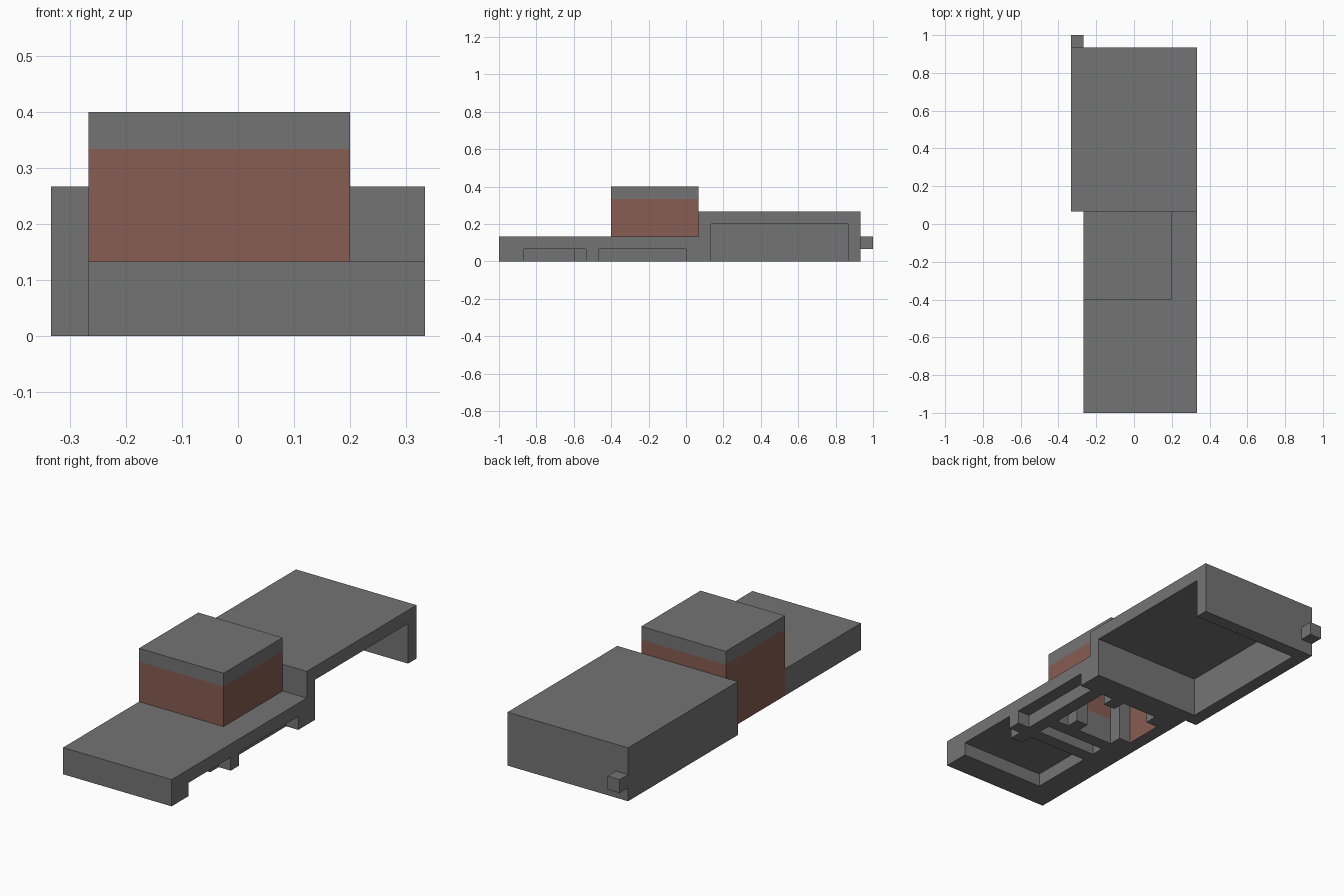
import bpy, bmesh
from mathutils import Vector

U = 1 / 15  # one building block

cube = bpy.data.objects.get("Cube")
if cube:
    bpy.data.objects.remove(cube, do_unlink=True)


def material(name, rgb):
    m = bpy.data.materials.new(name)
    m.use_nodes = True
    m.diffuse_color = (*rgb, 1)
    m.node_tree.nodes["Principled BSDF"].inputs["Base Color"].default_value = (*rgb, 1)
    return m


GREY = material("dark_grey", (0.175, 0.175, 0.175))
RED = material("rust_red", (0.245, 0.107, 0.084))


def box(name, x, y, z, mats=(GREY,), split_y=None):
    """Box from block ranges, with an optional loop cut across y."""
    bm = bmesh.new()
    bmesh.ops.create_cube(bm, size=1)
    for v in bm.verts:
        v.co = Vector([U * (a + (b - a) * (c + 0.5)) for (a, b), c in zip((x, y, z), v.co)])
    if split_y is not None:
        bmesh.ops.bisect_plane(bm, geom=bm.verts[:] + bm.edges[:] + bm.faces[:],
                               plane_co=(0, split_y * U, 0), plane_no=(0, 1, 0))
    me = bpy.data.meshes.new(name)
    bm.to_mesh(me)
    bm.free()
    for m in mats:
        me.materials.append(m)
    ob = bpy.data.objects.new(name, me)
    bpy.context.collection.objects.link(ob)
    return ob


def carve(ob, *ranges):
    """Cut box-shaped hollows out of a part."""
    for r in ranges:
        cutter = box("cutter", *r, mats=ob.data.materials[:])
        cutter.hide_render = True
        mod = ob.modifiers.new("hollow", 'BOOLEAN')
        mod.operation = 'DIFFERENCE'
        mod.solver = 'EXACT'
        mod.object = cutter
        bpy.context.view_layer.objects.active = ob
        bpy.ops.object.modifier_apply(modifier=mod.name)
        bpy.data.objects.remove(cutter, do_unlink=True)


# Front platform, hollowed from below and open along its left side
platform = box("front_platform", (-4, 5), (-15, 1), (0, 2), (GREY, RED), split_y=-6)
carve(platform,
      ((-2, 6), (-13, -8), (-1, 1)),   # front bay
      ((4, 6), (-7, 0), (-1, 1)),      # side groove
      ((-2, 3), (-7, -6), (-1, 1)),    # cross slot
      ((-3, 2), (-5, 0), (-1, 3)),     # shaft up into the cabin
      ((1, 3), (-5, 0), (-1, 1)))      # shaft side arm

# Red skirt below the cabin, outside and inside the shaft
for p in platform.data.polygons:
    c = p.center / U
    outer = p.normal.x < -0.9 and c.x < -3.9 and c.y > -6
    inner = p.normal.x > 0.9 and abs(c.x + 3) < 0.1 and -5 < c.y < 0
    p.material_index = 1 if outer or inner else 0

box("bay_peg", (3, 4), (-9, -8), (0, 1))

# Cabin: red walls, grey roof and four inner corner posts
cabin = box("cabin_walls", (-4, 3), (-6, 1), (2, 5), (RED,))
carve(cabin, ((-3, 2), (-5, 0), (1, 6)))
box("cabin_roof", (-4, 3), (-6, 1), (5, 6))
for x in (-3, 1):
    for y in (-5, -1):
        box("cabin_post", (x, x + 1), (y, y + 1), (0, 5))

# Rear housing, open below and along its left side
housing = box("rear_housing", (-5, 5), (1, 14), (0, 4))
carve(housing, ((-4, 6), (2, 13), (-1, 3)))
box("rear_knob", (-5, -4), (14, 15), (1, 2))
